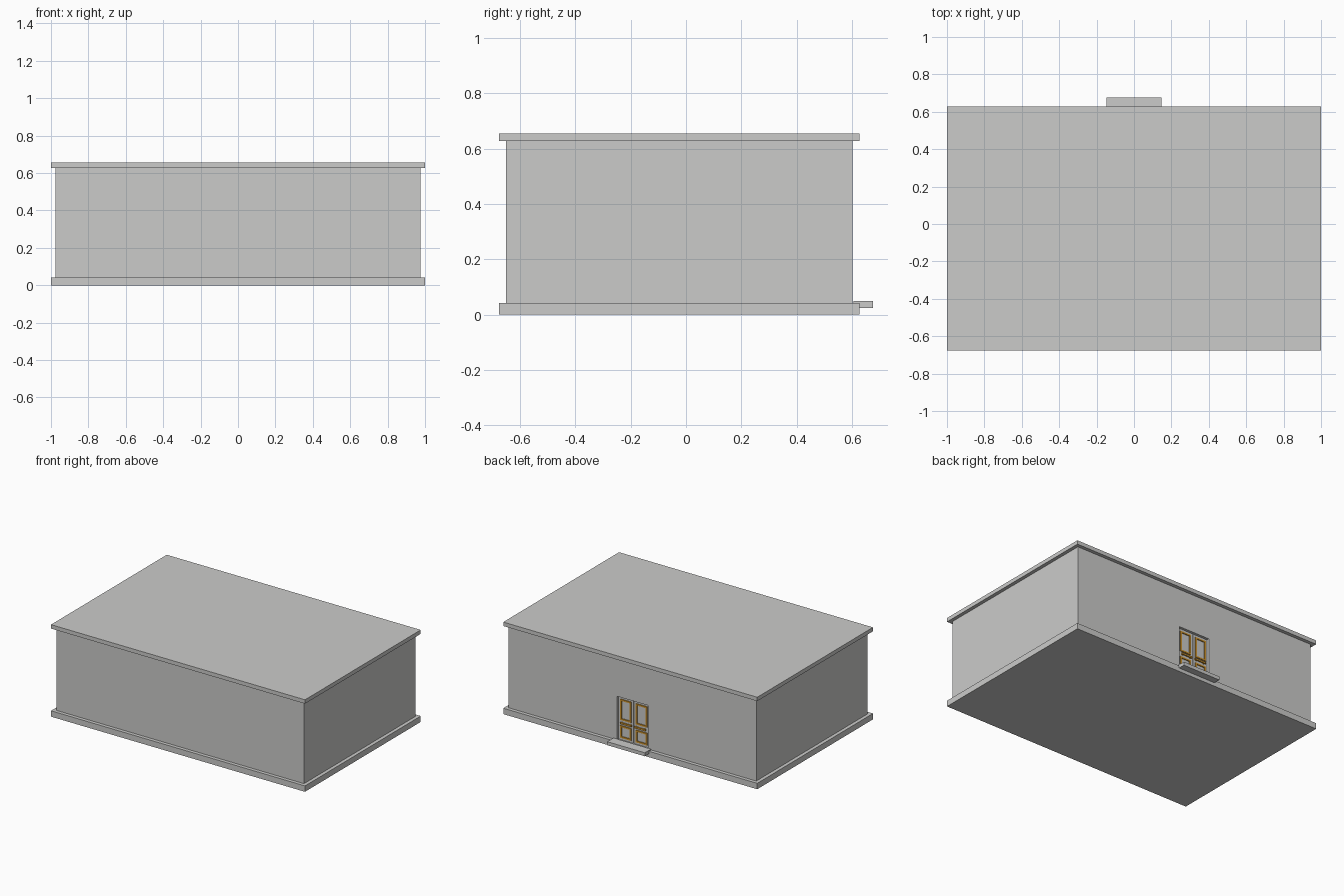
import bpy

if "Cube" in bpy.data.objects:
    bpy.data.objects.remove(bpy.data.objects["Cube"])


def material(name, rgb):
    m = bpy.data.materials.new(name)
    m.diffuse_color = (*rgb, 1)
    m.use_nodes = True
    m.node_tree.nodes["Principled BSDF"].inputs["Base Color"].default_value = m.diffuse_color
    return m


GREY = material("pale_grey", (0.6, 0.6, 0.59))
BRASS = material("brass", (0.62, 0.3, 0.03))


def box(name, x, y, z, mat=GREY):
    """Box from (min, max) ranges on each axis."""
    bpy.ops.mesh.primitive_cube_add(size=1)
    ob = bpy.context.object
    ob.name = name
    for v in ob.data.vertices:
        v.co = [(r[0] + r[1]) / 2 + c * (r[1] - r[0])
                for c, r in zip(v.co, (x, y, z))]
    ob.data.materials.append(mat)
    return ob


def frame(name, x, z, y, w, mat):
    """Rectangular moulding made of two stiles and two rails."""
    box(name + "_stile_a", (x[0], x[0] + w), y, z, mat)
    box(name + "_stile_b", (x[1] - w, x[1]), y, z, mat)
    inner = (x[0] + w, x[1] - w)
    box(name + "_rail_low", inner, y, (z[0], z[0] + w), mat)
    box(name + "_rail_top", inner, y, (z[1] - w, z[1]), mat)


# Main building: plinth, walls, overhanging flat roof, doorstep
box("plinth", (-1, 1), (-0.675, 0.627), (0, 0.042))
walls = box("walls", (-0.975, 0.975), (-0.65, 0.602), (0.042, 0.627))
box("roof_slab", (-1, 1), (-0.675, 0.627), (0.627, 0.655))
box("doorstep", (-0.148, 0.148), (0.605, 0.675), (0.025, 0.05))

# Shallow doorway cut in the back wall
cutter = box("doorway_cutter", (-0.122, 0.122), (0.58, 0.7), (0.03, 0.352))
cutter.hide_render = True
cutter.hide_viewport = True
cut = walls.modifiers.new("doorway", "BOOLEAN")
cut.operation = "DIFFERENCE"
cut.solver = "EXACT"
cut.object = cutter

# Double door: leaf, brass panel mouldings and push bar on each side
for side, s in (("left", 1), ("right", -1)):
    def span(a, b):
        return tuple(sorted((s * a, s * b)))

    box(side + "_door_leaf", span(0.002, 0.121), (0.579, 0.586), (0.043, 0.35))
    frame(side + "_upper_moulding", span(0.018, 0.106), (0.185, 0.333),
          (0.585, 0.592), 0.011, BRASS)
    frame(side + "_lower_moulding", span(0.018, 0.106), (0.058, 0.145),
          (0.585, 0.592), 0.011, BRASS)
    box(side + "_push_bar", span(0.012, 0.1), (0.592, 0.6), (0.16, 0.172), BRASS)
    for end, a in (("inner", 0.02), ("outer", 0.084)):
        box(f"{side}_bar_mount_{end}", span(a, a + 0.01), (0.585, 0.593),
            (0.16, 0.172), BRASS)
